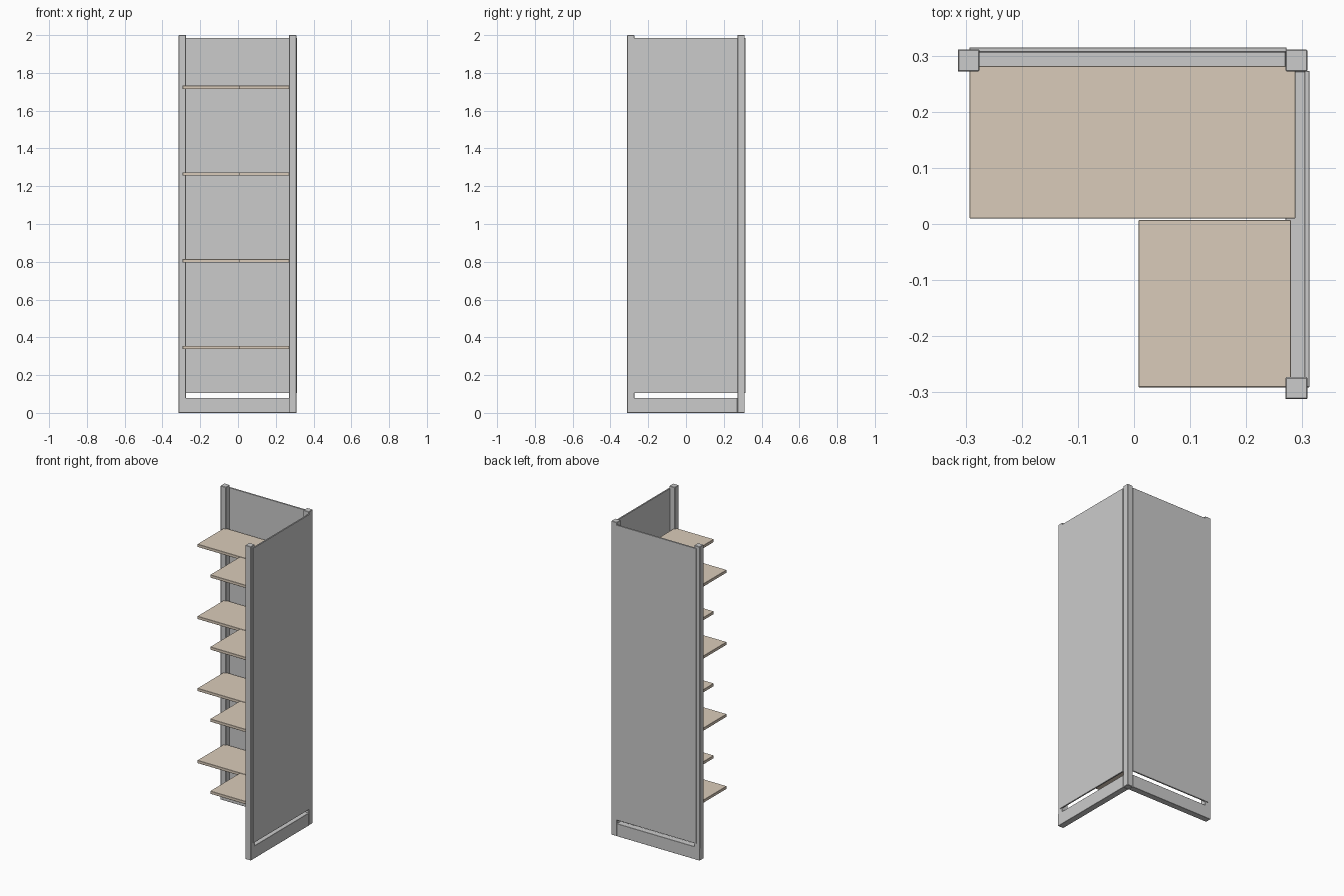
import bpy
import bmesh

if "Cube" in bpy.data.objects:
    bpy.data.objects.remove(bpy.data.objects["Cube"])


def material(name, color):
    m = bpy.data.materials.new(name)
    m.diffuse_color = color
    m.use_nodes = True
    m.node_tree.nodes["Principled BSDF"].inputs["Base Color"].default_value = m.diffuse_color
    return m


wood = material("wood", (0.70, 0.60, 0.49, 1))
metal = material("frame_grey", (0.74, 0.74, 0.77, 1))
sheet = material("panel_grey", (0.68, 0.68, 0.68, 1))


def box(name, x, y, z, mat, bevel=0.0):
    """Box from (min, max) ranges on each axis, with an optional small chamfer."""
    bm = bmesh.new()
    bmesh.ops.create_cube(bm, size=1)
    for v in bm.verts:
        v.co = [r[0] if c < 0 else r[1] for r, c in zip((x, y, z), v.co)]
    if bevel:
        bmesh.ops.bevel(bm, geom=bm.edges[:], offset=bevel, segments=1,
                        profile=0.5, affect='EDGES')
    me = bpy.data.meshes.new(name)
    bm.to_mesh(me)
    bm.free()
    me.materials.append(mat)
    ob = bpy.data.objects.new(name, me)
    bpy.context.collection.objects.link(ob)
    return ob


# Post ranges shared by both legs of the L
LOW = (-0.314, -0.275)
XHI = (0.27, 0.309)
YHI = (0.272, 0.311)

# Three corner posts
for name, x, y in (("left_post", LOW, YHI), ("corner_post", XHI, YHI),
                   ("front_post", XHI, (-0.312, -0.273))):
    box(name, x, y, (0, 2.0), metal, 0.002)

# Base plinths, flush with the posts
box("back_plinth", (LOW[0], XHI[0]), YHI, (0, 0.08), metal, 0.001)
box("side_plinth", XHI, (-0.312, YHI[0]), (0, 0.08), metal, 0.001)

# Thin outer panels, with an open slot above the plinths
box("back_panel", (-0.293, 0.272), (0.306, 0.315), (0.104, 1.985), sheet, 0.001)
box("side_panel", (0.304, 0.313), (-0.291, 0.273), (0.104, 1.985), sheet, 0.001)

# L-shaped shelf levels made of a long and a short board
for i in range(4):
    z0 = 0.337 + i * 0.4593
    z = (z0, z0 + 0.018)
    box(f"long_shelf_{i + 1}", (-0.293, 0.288), (0.01, 0.282), z, wood, 0.001)
    box(f"short_shelf_{i + 1}", (0.008, 0.28), (-0.291, 0.007), z, wood, 0.001)
